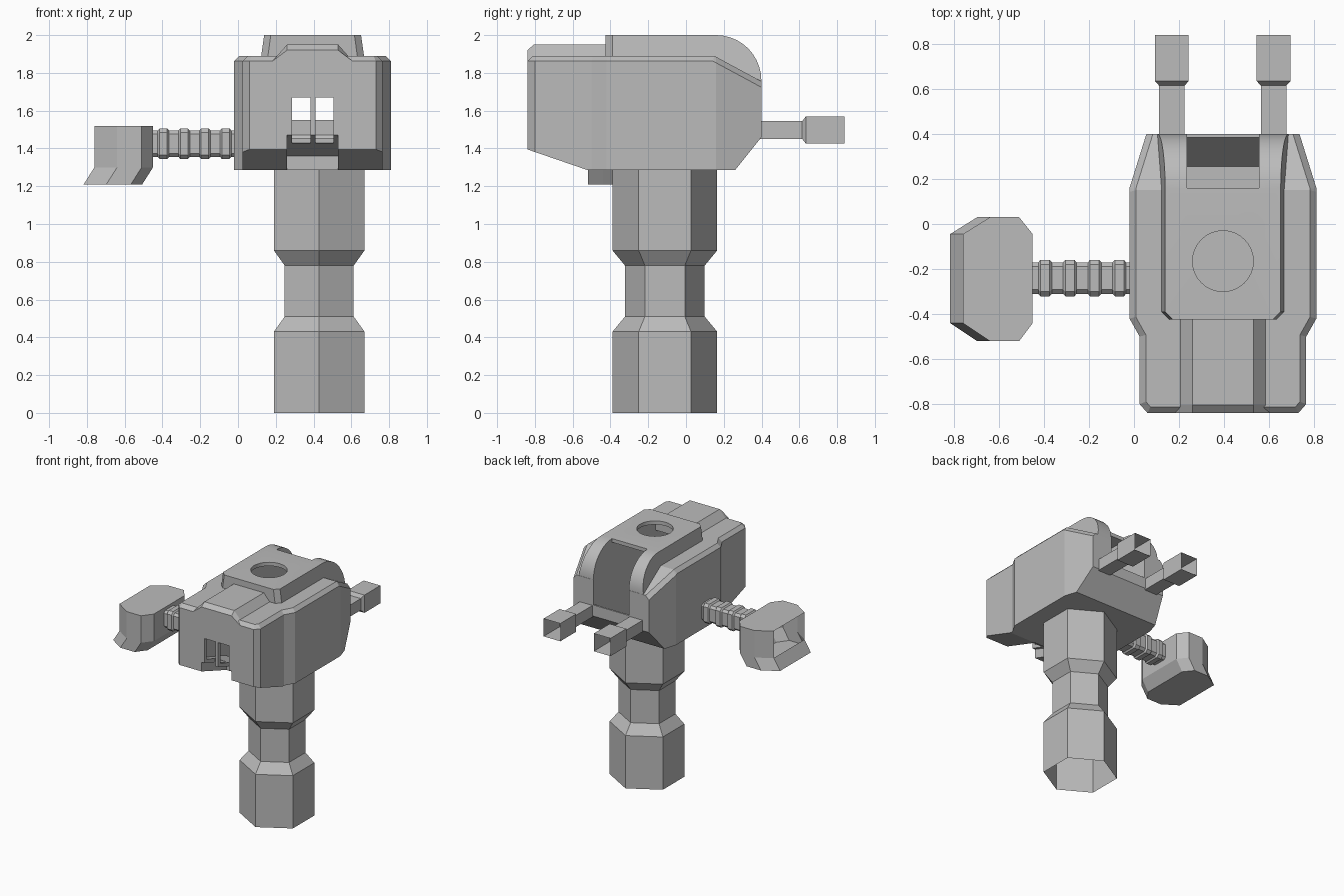
import bpy, bmesh, math
from mathutils import Vector

if "Cube" in bpy.data.objects:
    bpy.data.objects.remove(bpy.data.objects["Cube"])

grey = bpy.data.materials.new("plain_grey")
grey.use_nodes = True
GREY = (0.5, 0.5, 0.5, 1)
grey.diffuse_color = GREY
grey.node_tree.nodes["Principled BSDF"].inputs["Base Color"].default_value = GREY
CX = 0.395  # centre line of the hull


def finish(bm, name):
    bmesh.ops.recalc_face_normals(bm, faces=bm.faces)
    mesh = bpy.data.meshes.new(name)
    bm.to_mesh(mesh)
    bm.free()
    mesh.materials.append(grey)
    obj = bpy.data.objects.new(name, mesh)
    bpy.context.collection.objects.link(obj)
    return obj


def loft(rings, cap_start=True, cap_end=True):
    """Join a list of closed point rings into a skin."""
    bm = bmesh.new()
    rows = [[bm.verts.new(p) for p in ring] for ring in rings]
    n = len(rows[0])
    for a, b in zip(rows, rows[1:]):
        for i in range(n):
            j = (i + 1) % n
            bm.faces.new((a[i], a[j], b[j], b[i]))
    if cap_start:
        bm.faces.new(rows[0])
    if cap_end:
        bm.faces.new(rows[-1])
    bmesh.ops.recalc_face_normals(bm, faces=bm.faces)
    return bm


def side_prism(profile, x0, x1):
    return loft([[(x, y, z) for y, z in profile] for x in (x0, x1)])


def cut(obj, cutter_bm):
    cutter = finish(cutter_bm, "cutter")
    cutter.hide_render = True
    mod = obj.modifiers.new("cut", 'BOOLEAN')
    mod.operation = 'DIFFERENCE'
    mod.solver = 'EXACT'
    mod.object = cutter
    bpy.context.view_layer.objects.active = obj
    bpy.ops.object.modifier_apply(modifier=mod.name)
    bpy.data.objects.remove(cutter)


def slice_off(bm, point, normal):
    bmesh.ops.bisect_plane(bm, geom=bm.verts[:] + bm.edges[:] + bm.faces[:],
                           plane_co=point, plane_no=Vector(normal).normalized(),
                           clear_outer=True)
    bmesh.ops.holes_fill(bm, edges=[e for e in bm.edges if e.is_boundary], sides=0)
    bmesh.ops.recalc_face_normals(bm, faces=bm.faces)


# Hull: plan outline raised, then sloped and chamfered
half = [(0.335, -0.84), (0.37, -0.8), (0.37, -0.5), (0.415, -0.42),
        (0.415, 0.16), (0.34, 0.4)]
plan = [(CX + w, y) for w, y in half] + [(CX - w, y) for w, y in reversed(half)]
bm = loft([[(x, y, z) for x, y in plan] for z in (1.285, 1.89)])
slice_off(bm, (0, -0.84, 1.395), (0, -0.11, -0.32))
slice_off(bm, (0, 0.4, 1.46), (0, 0.175, -0.14))
slice_off(bm, (0, 0.4, 1.755), (0, 0.135, 0.25))
rim = []
for e in bm.edges:
    flat, wall = sorted((f.normal for f in e.link_faces), key=lambda v: -v.z)
    if flat.z > 0.5 and abs(wall.z) < 0.1 and wall.y < 0.8:
        rim.append(e)
bmesh.ops.bevel(bm, geom=rim, offset=0.028, segments=1, profile=0.5, affect='EDGES')
hull = finish(bm, "hull")

# Rounded hood with sloping sides
arc = [(0.159 + 0.24 * math.sin(a), 1.76 + 0.24 * math.cos(a))
       for a in (math.radians(9 * i) for i in range(11))]
hood_side = [(-0.425, 1.8), (-0.425, 2.0)] + arc + [(0.399, 1.6)]
bm = loft([[(CX + s * (0.272 - 0.14 * (z - 1.89)), y, z) for y, z in hood_side]
           for s in (-1, 1)])
corners = [e for e in bm.edges
           if all(v.co.y < -0.4 for v in e.verts)
           and abs(e.verts[0].co.z - e.verts[1].co.z) > 0.1]
bmesh.ops.bevel(bm, geom=corners, offset=0.035, segments=1, profile=0.5, affect='EDGES')
hood = finish(bm, "hood")

# Hollow interior with the rear slot, shared by hull and hood
inside = [(-0.81, 1.49), (-0.5, 1.39), (-0.48, 1.3), (0.255, 1.3), (0.385, 1.47),
          (0.385, 1.55), (0.6, 1.55), (0.6, 2.2), (0.16, 2.2), (0.16, 1.97),
          (-0.4, 1.97), (-0.4, 1.855), (-0.81, 1.855)]
for part in (hull, hood):
    cut(part, side_prism(inside, 0.235, 0.555))

# Round hatch opening in the hood
ring = [(CX + 0.135 * math.cos(t), -0.165 + 0.135 * math.sin(t))
        for t in (math.tau * i / 32 for i in range(32))]
for part in (hull, hood):
    cut(part, loft([[(x, y, z) for x, y in ring] for z in (1.8, 2.2)]))

# Front notch and the two windows
notch = [(-0.9, 1.49), (-0.84, 1.47), (-0.52, 1.36), (-0.52, 1.2), (-0.9, 1.2)]
cut(hull, side_prism(notch, 0.26, 0.53))
window = [(-1, 1.43), (-0.7, 1.43), (-0.7, 1.67), (-1, 1.67)]
for x0, x1 in ((0.285, 0.385), (0.41, 0.505)):
    cut(hull, side_prism(window, x0, x1))

bpy.ops.object.select_all(action='DESELECT')
hood.select_set(True)
bpy.context.view_layer.objects.active = hood
bpy.ops.object.shade_smooth_by_angle(angle=math.radians(20))

# Raised ridge along the front roof
def ridge_ring(y, top):
    return [(CX + w, y, z) for w, z in
            ((-0.215, 1.86), (-0.135, top), (0.135, top), (0.215, 1.86))]
finish(loft([ridge_ring(-0.84, 1.92), ridge_ring(-0.805, 1.95),
             ridge_ring(-0.4, 1.95)]), "roof_ridge")

# Hexagonal column with a waist, open underneath
def hexagon(r, z):
    return [(0.43 + r * math.sin(i * math.pi / 3),
             -0.112 + r * math.cos(i * math.pi / 3), z) for i in range(6)]
WIDE, WAIST = 0.277, 0.211
finish(loft([hexagon(WIDE, 0), hexagon(WIDE, 0.43), hexagon(WAIST, 0.51),
             hexagon(WAIST, 0.78), hexagon(WIDE, 0.86), hexagon(WIDE, 1.29)],
            cap_start=False), "column")

# Twin rear prongs with open square ends
def prong_ring(x, y, w, h):
    return [(x + sx * w, y, 1.4975 + sz * h)
            for sx, sz in ((-1, -1), (1, -1), (1, 1), (-1, 1))]
for name, x in (("prong_right", 0.168), ("prong_left", 0.62)):
    finish(loft([prong_ring(x, 0.39, 0.057, 0.047), prong_ring(x, 0.615, 0.057, 0.047),
                 prong_ring(x, 0.635, 0.075, 0.0725), prong_ring(x, 0.84, 0.075, 0.0725)],
                cap_end=False), name)

# Ribbed side arm
def arm_ring(x, r):
    c = r * 0.74
    return [(x, -0.24 + y, 1.425 + z) for y, z in
            ((r, c), (c, r), (-c, r), (-r, c), (-r, -c), (-c, -r), (c, -r), (r, -c))]
rings = [arm_ring(-0.47, 0.07)]
for i in range(4):
    x = -0.425 + 0.11 * i
    rings += [arm_ring(x, 0.07), arm_ring(x + 0.01, 0.081),
              arm_ring(x + 0.05, 0.081), arm_ring(x + 0.06, 0.07)]
rings.append(arm_ring(0.0, 0.07))
finish(loft(rings), "side_arm")

# Side pod with a flared foot and an open outer face
pod = [(-0.76, -0.045), (-0.64, 0.03), (-0.51, 0.03), (-0.45, -0.045),
       (-0.45, -0.44), (-0.51, -0.52), (-0.64, -0.52), (-0.76, -0.44)]
bm = loft([[(x - shift, y, z) for x, y in pod]
           for z, shift in ((1.52, 0), (1.3, 0), (1.21, 0.057))])
outer = [f for f in bm.faces if f.normal.x < -0.98]
bmesh.ops.delete(bm, geom=outer, context='FACES')
finish(bm, "side_pod")
